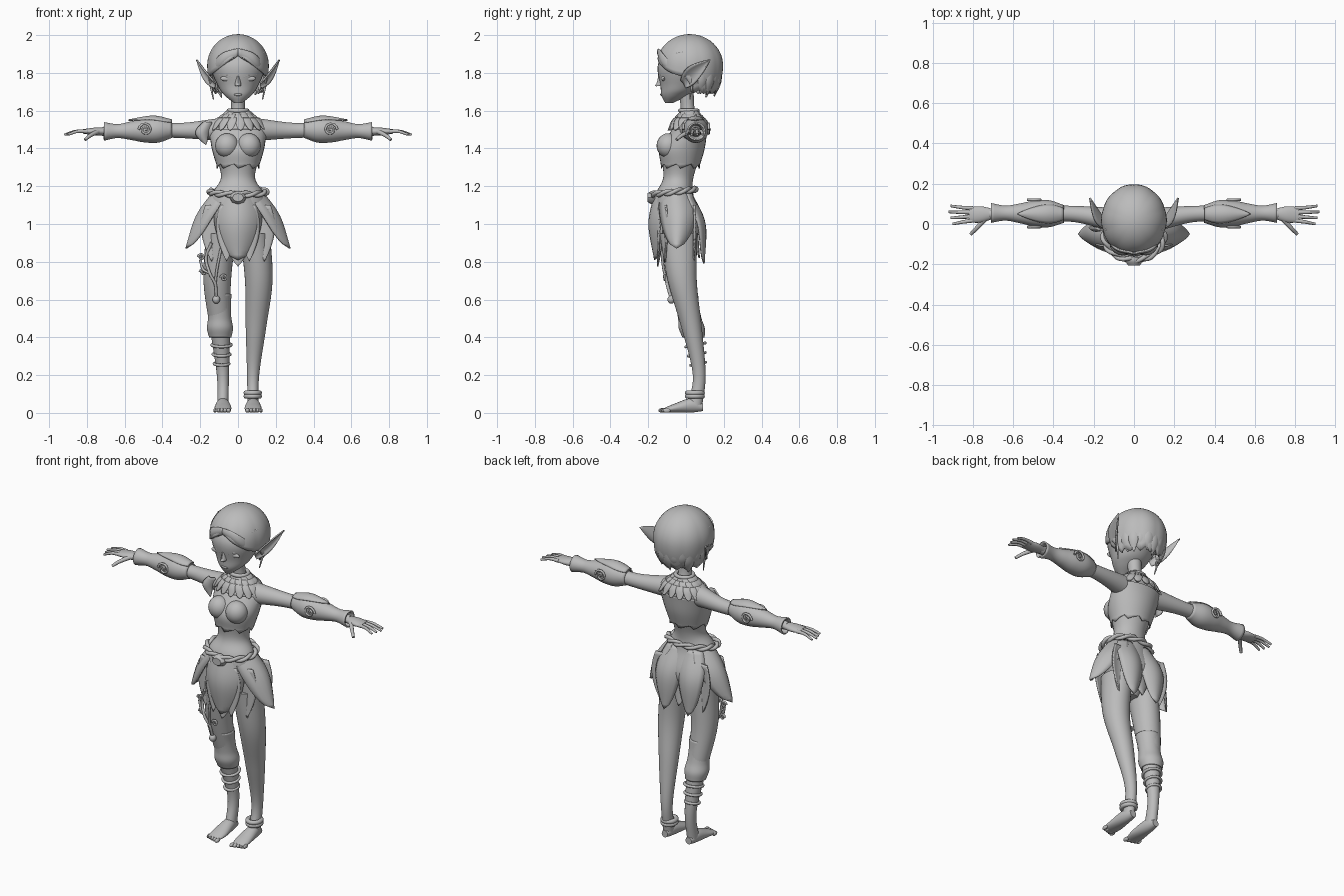
import bpy
import bmesh
import math
from math import sin, cos, pi, tau
from mathutils import Matrix, Vector

cube = bpy.data.objects.get("Cube")
if cube:
    bpy.data.objects.remove(cube, do_unlink=True)

ACROSS, DEEP, UP = Vector((1, 0, 0)), Vector((0, 1, 0)), Vector((0, 0, 1))

grey = (.5, .5, .5, 1)
material = bpy.data.materials.new("plain grey")
material.use_nodes = True
material.diffuse_color = grey
material.node_tree.nodes["Principled BSDF"].inputs["Base Color"].default_value = grey


def along(values, t):
    """Smooth curve through evenly spaced numbers or points, at t from start to end."""
    values = [Vector(v) if isinstance(v, tuple) else v for v in values]
    padded = [2 * values[0] - values[1], *values, 2 * values[-1] - values[-2]]
    place = t * (len(values) - 1)
    i = min(int(place), len(values) - 2)
    f = place - i
    a, b, c, d = padded[i:i + 4]
    return b + .5 * f * (c - a + f * (2 * a - 5 * b + 4 * c - d + f * (3 * (b - c) + d - a)))


def flip(point, side):
    return Vector((point[0] * side, point[1], point[2]))


def add_object(name, data):
    data.materials.append(material)
    obj = bpy.data.objects.new(name, data)
    bpy.context.collection.objects.link(obj)
    return obj


def finish(name, bm, thick):
    bmesh.ops.remove_doubles(bm, verts=bm.verts, dist=.0002)
    bmesh.ops.recalc_face_normals(bm, faces=bm.faces)
    mesh = bpy.data.meshes.new(name)
    bm.to_mesh(mesh)
    bm.free()
    mesh.shade_smooth()
    mesh.set_sharp_from_angle(angle=pi / 4)
    obj = add_object(name, mesh)
    if thick:
        solid = obj.modifiers.new("thickness", 'SOLIDIFY')
        solid.thickness, solid.offset = thick, 0


def skin(name, rings, closed, thick=0):
    """Join rows of points with faces; solid forms get end caps."""
    bm = bmesh.new()
    grid = [[bm.verts.new(p) for p in ring] for ring in rings]
    count = len(grid[0])
    for near, far in zip(grid, grid[1:]):
        for i in range(count if closed else count - 1):
            j = (i + 1) % count
            bm.faces.new((near[i], near[j], far[j], far[i]))
    if not thick:
        bm.faces.new(grid[0])
        bm.faces.new(grid[-1])
    finish(name, bm, thick)


def loft(name, path, widths, depths=None, side=1, thick=0, hem=0, sides=32, steps=24):
    """Oval rings along a path, square to its main axis."""
    run = Vector(path[-1]) - Vector(path[0])
    axis = max(range(3), key=lambda k: abs(run[k]))
    u, v = [k for k in range(3) if k != axis]
    rings = []
    for step in range(steps + 1):
        t = step / steps
        wide, deep = along(widths, t), along(depths or widths, t)
        ring = []
        for i in range(sides):
            p = along(path, t)
            p[u] += wide * cos(tau * i / sides)
            p[v] += deep * sin(tau * i / sides)
            if step == steps:
                p[axis] += hem * (i % 4 - 2)
            ring.append(flip(p, side))
        rings.append(ring)
    skin(name, rings, True, thick)


def leaf(name, path, width, across, cup, side=1, blunt=1):
    """Tapering blade along a path; cup moves both its edges."""
    rings = []
    for step in range(15):
        t = step / 14
        share = max(sin(pi * (.2 + .8 * t)), 0) ** blunt
        middle = along(path, t)
        edges = [i / 4 - 1 for i in range(9)]
        rings.append([flip(middle + share * (across * width * e + Vector(cup) * e * e), side) for e in edges])
    skin(name, rings, False, .008)


def ball(name, centre, size, side=1):
    bm = bmesh.new()
    place = Matrix.LocRotScale(flip(centre, side), None, Vector(size))
    bmesh.ops.create_uvsphere(bm, u_segments=20, v_segments=12, radius=1, matrix=place)
    finish(name, bm, 0)


def tube(name, points, radius, side=1, loop=False, taper=1):
    if not loop:
        points = [along(points, i / 20) for i in range(21)]
    curve = bpy.data.curves.new(name, 'CURVE')
    curve.dimensions = '3D'
    curve.bevel_depth, curve.bevel_resolution = radius, 3
    curve.use_fill_caps = True
    spline = curve.splines.new('POLY')
    spline.points.add(len(points) - 1)
    spline.use_cyclic_u = loop
    for i, (target, point) in enumerate(zip(spline.points, points)):
        target.co = (*flip(point, side), 1)
        target.radius = 1 + (taper - 1) * i / len(points)
    add_object(name, curve)


def oval(centre, wide, deep, wave=0, phase=0, tilt=0):
    """Closed loop, optionally winding like a cord."""
    points = []
    for i in range(72):
        a = tau * i / 72
        swell = wave * cos(6 * a + phase)
        y = (deep + swell) * sin(a)
        z = wave * sin(6 * a + phase) + tilt * y
        points.append(Vector(centre) + Vector(((wide + swell) * cos(a), y, z)))
    return points


def curl(centre, radius):
    """Flat spiral facing the front."""
    turns = [i / 16 for i in range(16)]
    return [tuple(Vector(centre) + radius * (1 - t) * (ACROSS * cos(12 * t) + UP * sin(12 * t))) for t in turns]


# Torso, neck and cropped top
loft("torso", [(0, .02, 1.58), (0, .02, 1.5), (0, -.02, 1.4), (0, -.04, 1.25), (0, -.06, 1.15), (0, -.04, 1), (0, -.03, .85)],
     [.05, .15, .13, .09, .14, .15, .04], [.05, .08, .11, .08, .1, .12, .04], steps=48)
loft("cropped_top", [(0, .02, 1.5), (0, -.02, 1.4), (0, -.03, 1.31)], [.15, .136, .11], [.09, .116, .1],
     thick=.006, hem=.008)
loft("neck", [(0, .02, 1.5), (0, .01, 1.6), (0, 0, 1.7)], [.07, .038, .04])

# Head and face
loft("head", [(0, -.09, 1.64), (0, -.06, 1.68), (0, -.03, 1.73), (0, 0, 1.85), (0, .02, 1.97)],
     [.02, .07, .105, .147, .08])
leaf("nose", [(0, -.16, 1.73), (0, -.15, 1.75), (0, -.14, 1.8)], .016, ACROSS, DEEP * .03)
ball("mouth", (0, -.127, 1.685), (.022, .01, .007))


# Hair cap with a swept hairline, clumps and loose locks
def hair_point(angle, t):
    front = 1.9 - .12 * abs(sin(angle))
    back = 1.7 + .01 * sin(14 * angle)
    blend = min(max(.5 - 3 * cos(angle), 0), 1)
    z = 2 - (2 - front - (back - front) * blend) * t * t
    rise = (z - 1.84) / .16
    spread = math.sqrt(max(1 - rise * rise, 0)) if rise > 0 else 1 - rise * rise / 4
    spread *= 1 + .02 * t * (abs(sin(5 * angle)) - .5)
    return Vector((.157 * spread * sin(angle), .02 - .172 * spread * cos(angle), z))


skin("hair_cap", [[hair_point(tau * i / 80, t / 18) for i in range(80)] for t in range(19)], True, .01)
for i in range(11):
    angle = pi * (.55 + .09 * i)
    tangent = Vector((cos(angle), sin(angle), 0))
    outward = Vector((sin(angle), -cos(angle), 0))
    root = hair_point(angle, .8)
    tip = hair_point(angle, 1) - outward * .01 - UP * .012 * (i % 3)
    leaf("back_hair_lock", [root, (root + tip) / 2 + outward * .012, tip], .027, tangent, outward * -.008)

# Paired parts
for side, tag in ((1, "left_"), (-1, "right_")):
    leaf(tag + "fringe", [(0, -.15, 1.91), (.1, -.12, 1.86), (.155, 0, 1.78)], .03, UP, DEEP * .01, side)
    tube(tag + "hair_band", [hair_point(.2 + i * .4, .8 - i * .05) for i in range(5)], .005, side)
    tube(tag + "side_lock", [(.145, .02, 1.8), (.145, .03, 1.74), (.13, .02, 1.66)], .012, side, taper=.2)
    leaf(tag + "ear", [(.12, -.01, 1.74), (.17, .05, 1.8), (.22, .13, 1.87)], .045,
         Vector((.15, -.5, .8)), (.02, -.01, 0), side)
    ball(tag + "eye", (.06, -.12, 1.77), (.034, .01, .014), side)
    for lift in (0, .03):
        tube(tag + "lid_and_brow", [(.025, -.138, 1.775 + lift), (.06, -.13, 1.79 + lift), (.1, -.1, 1.79 + lift)],
             .004, side, taper=.5)
    ball(tag + "bust", (.058, -.094, 1.415), (.063, .062, .065), side)

    # Arm, bracer and hand
    loft(tag + "arm", [(.1, .02, 1.5), (.3, .05, 1.495), (.5, .05, 1.5), (.72, .05, 1.49)], [.06, .04, .04, .023], side=side)
    loft(tag + "bracer", [(.35, .05, 1.5), (.71, .055, 1.49)], [.04, .063, .06, .045, .033, .045], side=side, thick=.008)
    leaf(tag + "elbow_guard", [(.35, .05, 1.55), (.45, .05, 1.57), (.58, .05, 1.55)], .045, DEEP, UP * -.02, side)
    for y in (-.015, .12):
        tube(tag + "bracer_curl", curl((.49, y, 1.5), .036), .007, side, taper=.6)
    loft(tag + "palm", [(.7, .05, 1.49), (.82, .045, 1.49)], [.025, .04, .038], [.02, .02, .012], side)
    for i in range(4):
        y = .02 * i
        length = .12 - .01 * abs(i - 2)
        tube(tag + "finger", [(.8, y + .018, 1.49), (.8 + length / 2, y * 1.2 + .01, 1.49), (.8 + length, y * 1.5, 1.473)],
             .011, side, taper=.55)
    tube(tag + "thumb", [(.74, .025, 1.49), (.78, -.02, 1.47), (.81, -.05, 1.446)], .013, side, taper=.6)

    # Leg and foot
    loft(tag + "leg", [(.09, -.04, .95), (.11, -.02, .7), (.095, .03, .45), (.08, .07, .2), (.08, .045, .03)],
         [.08, .073, .054, .032, .03], [.1, .077, .054, .034, .04], side)
    loft(tag + "foot", [(.08, .09, .03), (.08, .03, .04), (.08, -.06, .025), (.085, -.12, .013)],
         [.02, .035, .045, .04], [.02, .038, .024, .011], side)
    for i in range(5):
        ball(tag + "toe", (.05 + .018 * i, .006 * i - .126, .013), (.012 - .001 * i, .021, .012), side)

    # Skirt petals and pointed underskirt
    leaf(tag + "side_petal", [(.13, -.05, 1.17), (.22, -.04, 1.04), (.275, -.05, .87)], .1, DEEP, ACROSS * -.09, side, .6)
    leaf(tag + "back_petal", [(.055, .03, 1.16), (.075, .1, 1), (.08, .095, .79)], .085, ACROSS, DEEP * -.04, side, .7)
    for x, y in ((.14, -.11), (.14, .04), (.06, -.15)):
        leaf(tag + "underskirt_point", [(x, y, 1.1), (x, y, .8)], .055, ACROSS, DEEP * .01, side)

leaf("front_petal", [(0, -.165, 1.16), (0, -.195, 1), (0, -.165, .81)], .125, ACROSS, DEEP * .075, blunt=.5)
leaf("front_tail", [(0, -.15, 1), (0, -.15, .775)], .07, ACROSS, DEEP * .02)
leaf("back_tail", [(0, .05, 1.1), (0, .07, .82)], .07, ACROSS, DEEP * -.02)

# Twisted belt and buckle
for phase in (0, pi):
    tube("belt_cord", oval((0, -.065, 1.17), .148, .112, .009, phase, .12), .011, loop=True)
loft("buckle", [(0, -.205, 1.14), (0, -.165, 1.14)], [.03, .042, .045], [.022, .034, .036], sides=8)

# Collar of overlapping scales
tube("collar_ring", oval((0, .015, 1.6), .05, .046), .011, loop=True)
for row in range(3):
    count = 11 + 3 * row
    for i in range(count):
        angle = tau * (i + row / 2) / count
        outward = Vector((cos(angle), sin(angle) * .72, 0))
        top = outward * (.05 + .03 * row) + DEEP * .018 + UP * (1.6 - .02 * row)
        tip = top + outward * .045 - UP * (.045 + .01 * row)
        leaf("collar_scale", [top, (top + tip) / 2 + UP * .01, tip], .025, Vector((-sin(angle), cos(angle), 0)),
             outward * -.008, blunt=.5)

# Right shoulder cloth, legging and wraps; left anklet
leaf("right_shoulder_cloth", [(.16, -.03, 1.54), (.19, -.035, 1.48), (.17, -.02, 1.42)], .035, ACROSS, DEEP * .02, -1)
loft("right_legging", [(.103, -.005, .63), (.097, .02, .5), (.094, .04, .4)], [.066, .059, .059, .066, .056],
     side=-1, thick=.006)
for i in range(3):
    radius = .051 - .006 * i
    tube("right_leg_wrap", oval((.087, .05 + .007 * i, .36 - .05 * i), radius, radius, tilt=.2), .008, -1, True)
for z in (.088, .106):
    tube("left_anklet", oval((.078, .047, z), .036, .04), .013, loop=True)

# Curling vine on the right thigh
tube("vine_stem", [(.14, -.12, .9), (.17, -.1, .82), (.15, -.11, .74), (.12, -.1, .68), (.115, -.08, .61)], .008, -1)
tube("vine_branch", [(.12, -.1, .69), (.11, -.12, .77), (.09, -.13, .87)], .007, -1)
tube("vine_offshoot", [(.15, -.11, .74), (.185, -.09, .76), (.2, -.085, .81)], .007, -1)
for centre in ((.195, -.085, .825), (.185, -.085, .745), (.075, -.115, .715)):
    tube("vine_curl", curl(centre, .018), .006, -1, taper=.6)
ball("vine_bud", (.115, -.078, .6), (.02, .02, .022), -1)
